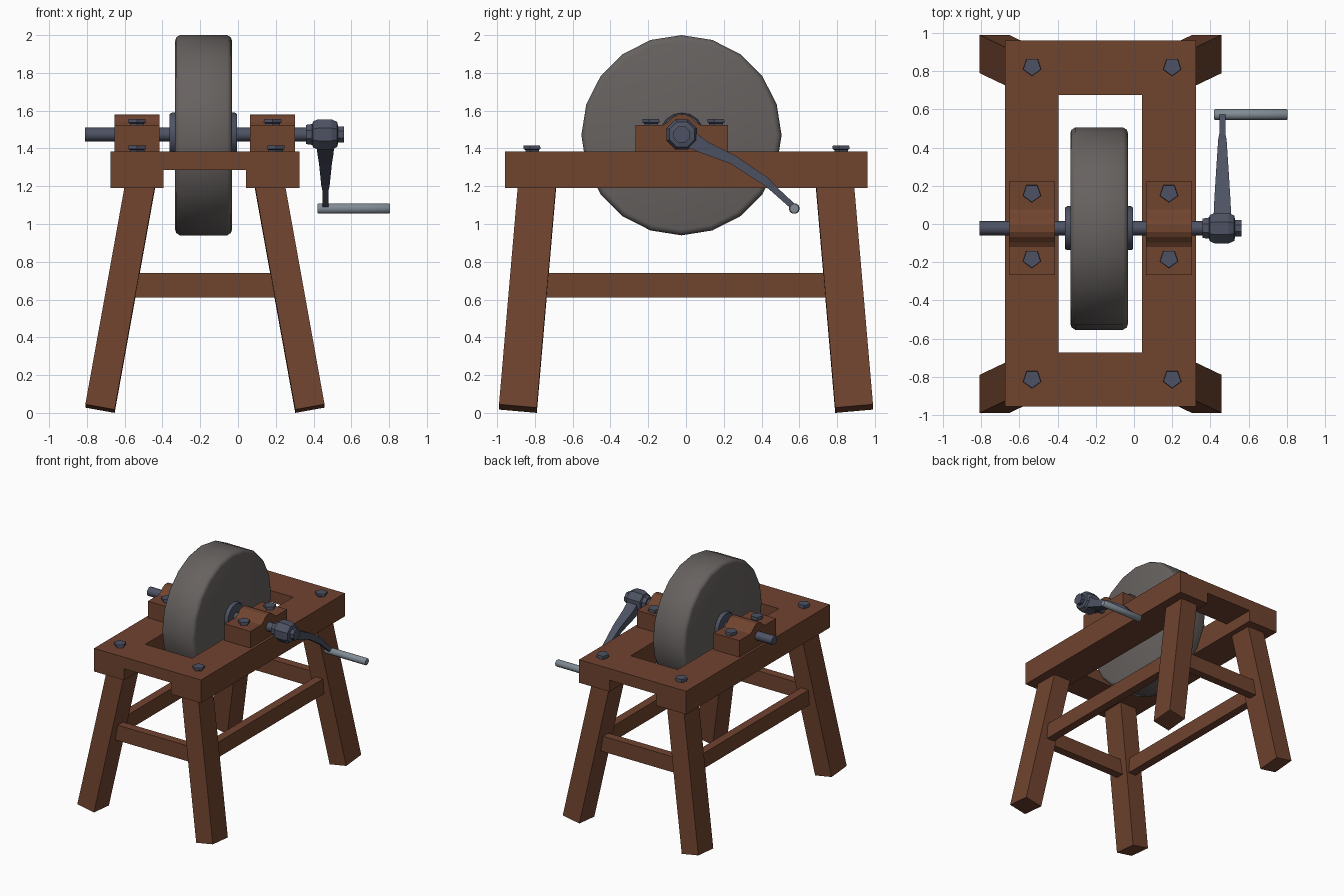
import bpy, bmesh, math
from mathutils import Vector

if "Cube" in bpy.data.objects:
    bpy.data.objects.remove(bpy.data.objects["Cube"])


def material(name, rgb):
    m = bpy.data.materials.new(name)
    m.diffuse_color = (*rgb, 1)
    m.use_nodes = True
    m.node_tree.nodes["Principled BSDF"].inputs["Base Color"].default_value = m.diffuse_color
    return m


WOOD = material("brown wood", (0.16, 0.056, 0.028))
STONE = material("grey stone", (0.135, 0.122, 0.117))
IRON = material("dark iron", (0.075, 0.085, 0.125))
GRIP = material("pale steel", (0.22, 0.26, 0.30))

CX, AY, AZ = -0.175, -0.022, 1.474      # frame centre x, axle y and z


def finish(name, verts, faces, mat, smooth=None):
    me = bpy.data.meshes.new(name)
    me.from_pydata([tuple(v) for v in verts], [], faces)
    bm = bmesh.new()
    bm.from_mesh(me)
    bmesh.ops.recalc_face_normals(bm, faces=bm.faces)
    bm.to_mesh(me)
    bm.free()
    me.materials.append(mat)
    ob = bpy.data.objects.new(name, me)
    bpy.context.collection.objects.link(ob)
    if smooth:
        bpy.ops.object.select_all(action='DESELECT')
        ob.select_set(True)
        bpy.context.view_layer.objects.active = ob
        bpy.ops.object.shade_smooth_by_angle(angle=math.radians(smooth))
    return ob


def loft(name, rings, mat, smooth=None):
    """Skin a list of equal-sized rings and cap both ends."""
    n = len(rings[0])
    verts = [v for r in rings for v in r]
    faces = [(k * n + i, k * n + (i + 1) % n, (k + 1) * n + (i + 1) % n, (k + 1) * n + i)
             for k in range(len(rings) - 1) for i in range(n)]
    faces += [tuple(range(n)), tuple(range(len(verts) - n, len(verts)))]
    return finish(name, verts, faces, mat, smooth)


def box(name, x0, x1, y0, y1, z0, z1, mat=WOOD):
    ring = lambda z: [(x0, y0, z), (x1, y0, z), (x1, y1, z), (x0, y1, z)]
    return loft(name, [ring(z0), ring(z1)], mat)


def lathe_x(name, profile, y, z, n, mat, smooth=None, phase=0.0):
    """Turn (x, radius) pairs about an axis parallel to x."""
    rings = [[(x, y + r * math.cos(phase + 2 * math.pi * i / n),
               z + r * math.sin(phase + 2 * math.pi * i / n)) for i in range(n)]
             for x, r in profile]
    return loft(name, rings, mat, smooth)


def bolt(name, x, y, z):
    rings = [[(x + r * math.cos(2 * math.pi * i / 5 - math.pi / 2),
               y + r * math.sin(2 * math.pi * i / 5 - math.pi / 2), z + h) for i in range(5)]
             for h, r in ((-0.02, 0.04), (0.008, 0.04), (0.012, 0.05), (0.03, 0.048))]
    loft(name, rings, IRON)


# Table frame: deep side rails, shallow end rails lapped between them
box("left_rail", -0.675, -0.395, -0.957, 0.962, 1.19, 1.385)
box("right_rail", 0.042, 0.325, -0.957, 0.962, 1.19, 1.385)
box("front_end_rail", -0.395, 0.042, -0.957, -0.672, 1.287, 1.385)
box("back_end_rail", -0.395, 0.042, 0.677, 0.962, 1.287, 1.385)

# Splayed legs with square-cut, tilted feet
HX, HY = 0.0775, 0.10
for sx, side in ((-1, "left"), (1, "right")):
    for sy, end in ((-1, "front"), (1, "back")):
        def leg_ring(z):
            ring = []
            for dx, dy in ((-1, -1), (1, -1), (1, 1), (-1, 1)):
                drop = 1.22 - z
                tilt = (dx + 1) * HX * 0.18 + (dy + 1) * HY * 0.088
                ring.append((CX + sx * (0.336 + 0.18 * drop + dx * HX),
                             sy * (0.785 + 0.086 * drop + dy * HY), z + tilt))
            return ring
        loft(f"{end}_{side}_leg", [leg_ring(0.0), leg_ring(1.22)], WOOD)
        bolt(f"{end}_{side}_frame_bolt", CX + 0.008 + sx * 0.367, 0.007 + sy * 0.818, 1.385)

# Stretchers between the legs
for s, a, b in ((-1, "left", "front"), (1, "right", "back")):
    x = CX + s * 0.425
    box(f"{a}_stretcher", x - 0.035, x + 0.035, -0.80, 0.80, 0.61, 0.74)
    y = s * 0.825
    box(f"{b}_stretcher", CX - 0.40, CX + 0.40, y - 0.035, y + 0.035, 0.61, 0.74)

# Bearing blocks with a rounded hump over the axle
half = [(0.245, 1.38), (0.245, 1.525), (0.098, 1.525), (0.075, 1.54), (0.045, 1.568), (0.02, 1.58)]
profile = half + [(-y, z) for y, z in reversed(half)]
for side, x0, x1 in (("left", -0.655, -0.415), ("right", 0.063, 0.303)):
    loft(f"{side}_bearing_block", [[(x, AY + y, z) for y, z in profile] for x in (x0, x1)], WOOD)
    for s, end in ((-1, "front"), (1, "back")):
        bolt(f"{end}_{side}_block_bolt", (x0 + x1) / 2, -0.009 + s * 0.172, 1.525)

# Grindstone, hub collar and axle
lathe_x("grindstone", [(-0.333, 0.50), (-0.327, 0.518), (-0.308, 0.53),
                       (-0.057, 0.53), (-0.038, 0.518), (-0.032, 0.50)],
        -0.024, 1.47, 20, STONE, 50, math.radians(0))
lathe_x("hub_collar", [(-0.362, 0.108), (-0.35, 0.115), (-0.015, 0.115), (-0.004, 0.108)],
        AY, AZ, 16, IRON, 40)
lathe_x("axle", [(-0.81, 0.037), (0.40, 0.037)], AY, AZ, 12, IRON, 40)

# Crank hub
lathe_x("crank_hub", [(0.36, 0.055), (0.393, 0.06), (0.398, 0.075), (0.425, 0.087),
                      (0.495, 0.087), (0.525, 0.072), (0.53, 0.047), (0.562, 0.047)],
        AY, AZ, 8, IRON, None, math.pi / 8)

# Bent, tapering crank arm: (y, z, half thickness in x, half width)
path = [(0.02, 1.45, 0.046, 0.045), (0.10, 1.405, 0.043, 0.034), (0.25, 1.34, 0.034, 0.025),
        (0.43, 1.22, 0.022, 0.022), (0.46, 1.19, 0.016, 0.018), (0.57, 1.09, 0.015, 0.016)]
rings = []
for i, (y, z, hx, hw) in enumerate(path):
    a, b = path[max(i - 1, 0)], path[min(i + 1, len(path) - 1)]
    t = Vector((b[0] - a[0], b[1] - a[1])).normalized()
    ny, nz = -t.y * hw, t.x * hw
    rings.append([(0.463 + sx * hx, y + s * ny, z + s * nz)
                  for sx, s in ((-1, -1), (1, -1), (1, 1), (-1, 1))])
loft("crank_arm", rings, IRON)

# Hand grip
lathe_x("crank_grip", [(0.42, 0.024), (0.426, 0.029), (0.799, 0.029), (0.805, 0.024)],
        0.573, 1.082, 10, GRIP, 40)
